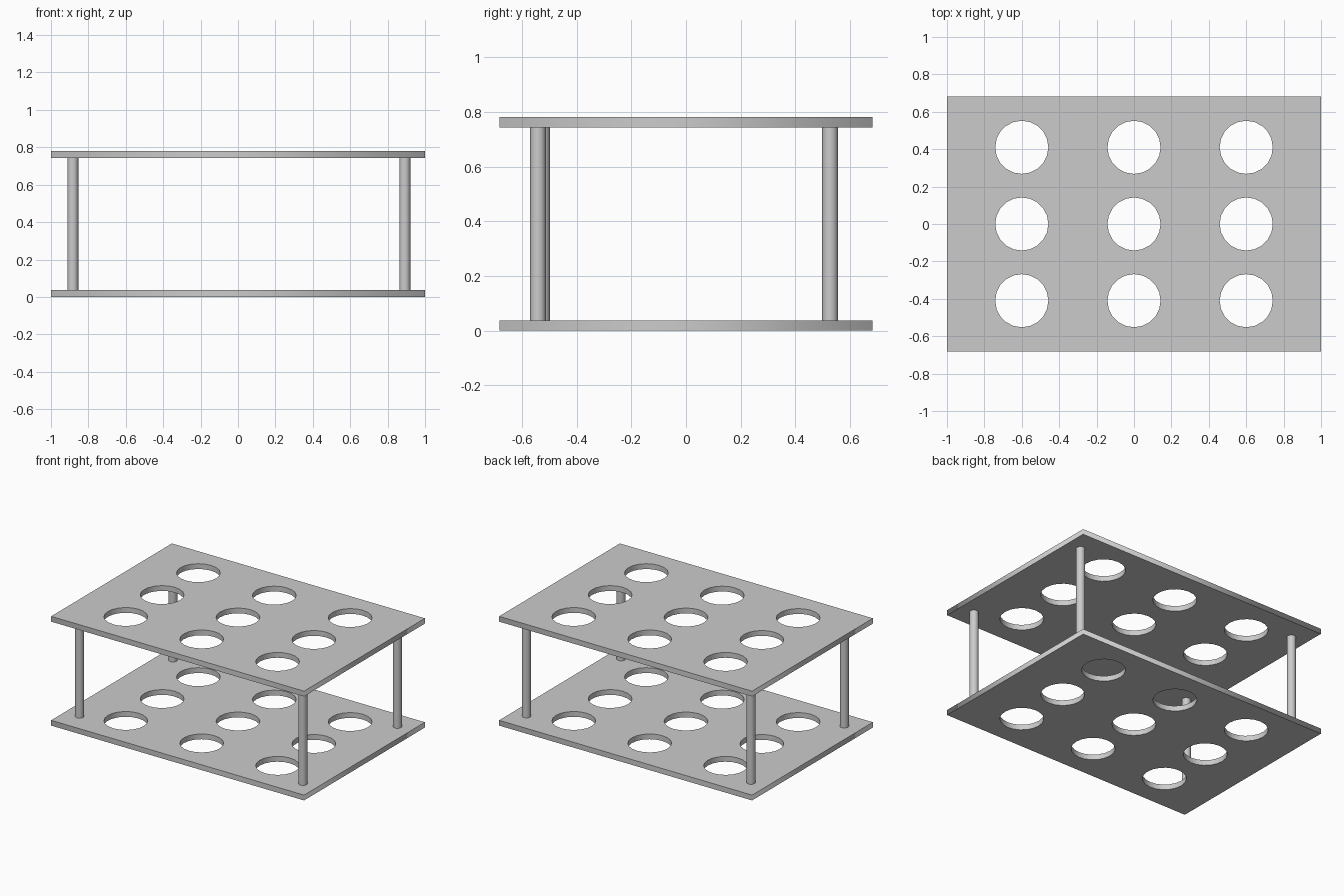
import bpy
from math import cos, sin, tau

if "Cube" in bpy.data.objects:
    bpy.data.objects.remove(bpy.data.objects["Cube"])

W, D, T = 1.0, 0.682, 0.038      # plate half width, half depth, thickness
GAP_TOP = 0.743                  # underside of upper plate
HOLE_R, HOLE_SIDES = 0.142, 20


def add_loop(curve, pts):
    s = curve.splines.new('POLY')
    s.points.add(len(pts) - 1)
    for p, (x, y) in zip(s.points, pts):
        p.co = (x, y, 0, 1)
    s.use_cyclic_u = True


def plate(name, z):
    # Filled outline with a 3 x 3 grid of round holes, extruded to thickness
    curve = bpy.data.curves.new(name, 'CURVE')
    curve.dimensions = '2D'
    curve.fill_mode = 'BOTH'
    curve.extrude = T / 2
    add_loop(curve, [(-W, -D), (W, -D), (W, D), (-W, D)])
    for cx in (-0.6, 0, 0.6):
        for cy in (-0.41, 0, 0.41):
            add_loop(curve, [(cx + HOLE_R * cos(tau * i / HOLE_SIDES),
                              cy + HOLE_R * sin(tau * i / HOLE_SIDES))
                             for i in range(HOLE_SIDES)])
    ob = bpy.data.objects.new(name, curve)
    bpy.context.collection.objects.link(ob)
    ob.location.z = z + T / 2
    bpy.ops.object.select_all(action='DESELECT')
    bpy.context.view_layer.objects.active = ob
    ob.select_set(True)
    bpy.ops.object.convert(target='MESH')


def post(name, x, y):
    # Round spacer between the plates
    bpy.ops.mesh.primitive_cylinder_add(vertices=20, radius=0.029, depth=GAP_TOP - T,
                                        location=(x, y, (GAP_TOP + T) / 2))
    bpy.context.object.name = name
    bpy.ops.object.shade_smooth_by_angle()


plate("lower_plate", 0)
plate("upper_plate", GAP_TOP)

# The front right post sits slightly further forward than the others
post("front_left_post", -0.883, -0.527)
post("back_left_post", -0.883, 0.527)
post("front_right_post", 0.892, -0.541)
post("back_right_post", 0.892, 0.527)
